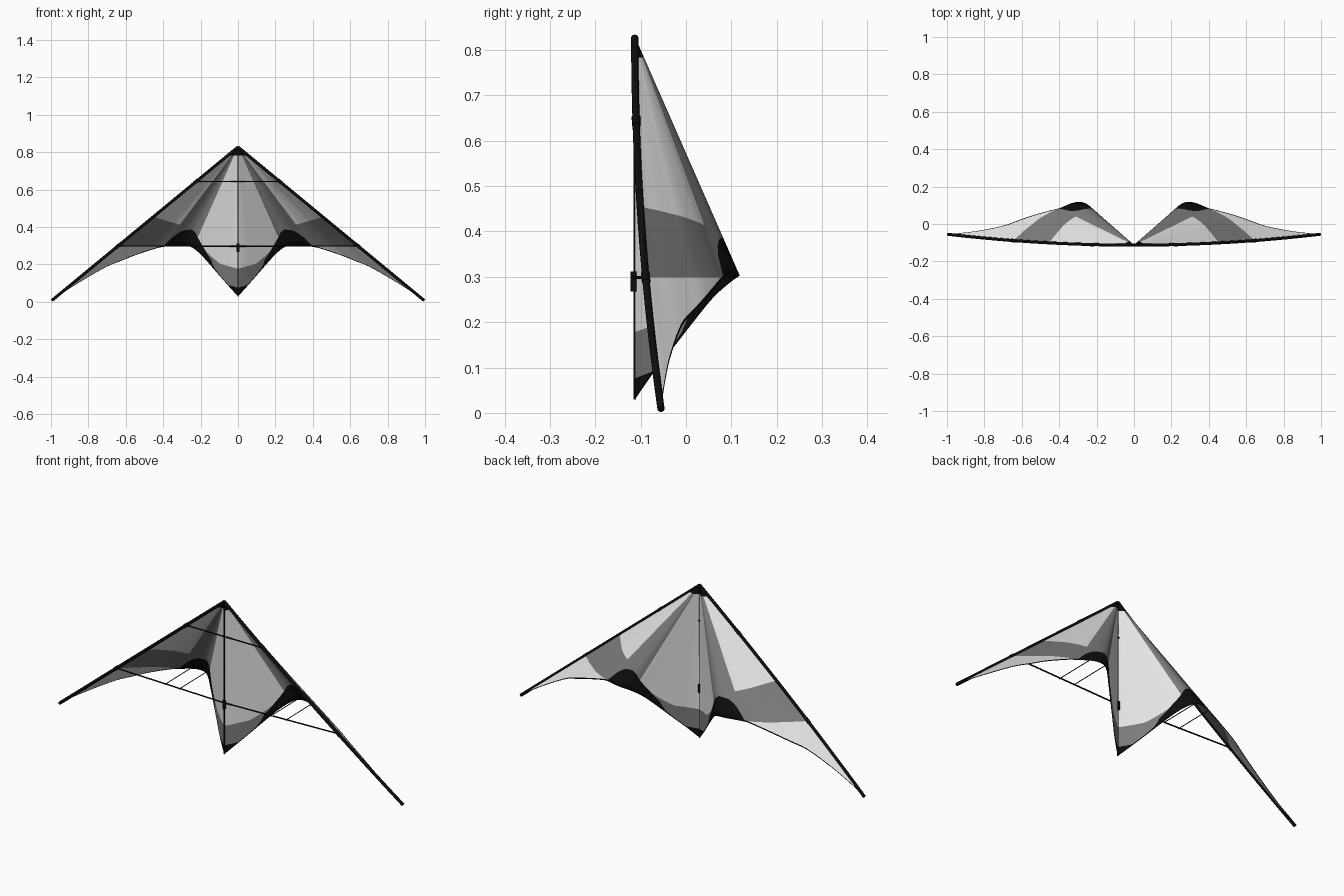
import bpy, bmesh
from mathutils import Vector

if "Cube" in bpy.data.objects:
    bpy.data.objects.remove(bpy.data.objects["Cube"])


def mat(name, r, g, b):
    m = bpy.data.materials.new(name)
    m.diffuse_color = (r, g, b, 1)
    m.use_nodes = True
    m.node_tree.nodes["Principled BSDF"].inputs["Base Color"].default_value = m.diffuse_color
    return m


LIGHT = mat("light_grey_cloth", 0.78, 0.78, 0.78)
DARK = mat("dark_grey_cloth", 0.2, 0.2, 0.2)
BLACK = mat("black", 0.004, 0.004, 0.004)

NOSE = Vector((0, -0.113, 0.828))

# Trailing edge of one half, from tail to wing tip
EDGE = [(0, -.113, .03), (.05, -.075, .085), (.1, -.03, .142), (.15, .015, .2),
        (.2, .06, .255), (.24, .097, .288), (.27, .114, .3), (.3, .117, .303),
        (.34, .108, .302), (.4, .083, .295), (.45, .071, .283), (.55, .043, .25),
        (.62, .018, .222), (.7, -.01, .19), (.82, -.035, .122), (.92, -.048, .06),
        (.995, -.055, .008)]


def smooth_path(pts, n):
    p = [Vector(q) for q in pts]
    out = []
    for i in range(len(p) - 1):
        a, b, c, d = p[max(i - 1, 0)], p[i], p[i + 1], p[min(i + 2, len(p) - 1)]
        for k in range(n):
            t = k / n
            out.append(0.5 * (2 * b + (c - a) * t + (2 * a - 5 * b + 4 * c - d) * t * t
                              + (3 * b - a - 3 * c + d) * t ** 3))
    return out + [p[-1]]


def interp(table, x):
    for (x0, y0), (x1, y1) in zip(table, table[1:]):
        if x <= x1:
            return y0 + (y1 - y0) * max(0, x - x0) / (x1 - x0)
    return table[-1][1]


# Depth below the nose of the panel seams, by ray slope
BLACK_SEAM = [(0, .752), (.067, .738), (.145, .682), (.197, .645), (.24, .6),
              (.354, .53), (.43, .49), (.5, .455), (.566, .44), (.66, .445),
              (.72, .47), (.746, .525)]
TAIL_SEAM = [(0, .65), (.15, .625), (.3, .56), (.36, .53)]
INNER, OUTER = 0.443, 0.746   # slopes that bound the dark fold


def seams(m, depth):
    """Depths along one ray where the colour may change."""
    if m > OUTER:
        black = min(depth - .006, .785)
        upper, lower = .505 / (1 + .29 * m), min(.53, black)
    else:
        black = min(interp(BLACK_SEAM, m), depth - .004)
        upper, lower = .415, min(interp(TAIL_SEAM, m), black)
    return [0, .045, upper, lower, black, depth]


def sail_point(tip, m, s):
    p = NOSE.lerp(tip, s)
    w = max(0, (m - OUTER) / (1.21 - OUTER)) ** 2
    p.y -= .058 * (s - s * s) * w   # bow of the leading edge
    return p


# Sail: fan of rays from the nose to the trailing edge
SUB = 3
bm = bmesh.new()
rays = []
for tip in smooth_path(EDGE, 4):
    depth = NOSE.z - tip.z
    m = tip.x / depth
    lv = seams(m, depth)
    ds = [a + (b - a) * k / SUB for a, b in zip(lv, lv[1:]) for k in range(SUB)] + [depth]
    rays.append((m, [bm.verts.new(sail_point(tip, m, d / depth)) for d in ds]))

for (m0, r0), (m1, r1) in zip(rays, rays[1:]):
    m = (m0 + m1) / 2
    if m < INNER:
        cols = (2, 0, 0, 1, 2)
    elif m < OUTER:
        cols = (2, 1, 1, 1, 2)
    else:
        cols = (2, 0, 1, 0, 2)
    for j in range(len(r0) - 1):
        f = bm.faces.new((r0[j], r0[j + 1], r1[j + 1], r1[j]))
        f.material_index = cols[j // SUB]
        f.smooth = True
bmesh.ops.remove_doubles(bm, verts=bm.verts, dist=1e-5)
bmesh.ops.recalc_face_normals(bm, faces=bm.faces)
me = bpy.data.meshes.new("sail")
bm.to_mesh(me)
bm.free()
for c in (LIGHT, DARK, BLACK):
    me.materials.append(c)
sail = bpy.data.objects.new("sail", me)
bpy.context.collection.objects.link(sail)
mir = sail.modifiers.new("mirror", 'MIRROR')
mir.merge_threshold = 1e-4
sol = sail.modifiers.new("cloth", 'SOLIDIFY')
sol.thickness = .002
sol.offset = 0


def rod(name, pts, radius):
    cu = bpy.data.curves.new(name, 'CURVE')
    cu.dimensions = '3D'
    cu.bevel_depth = radius
    cu.bevel_resolution = 2
    cu.use_fill_caps = True
    sp = cu.splines.new('POLY')
    sp.points.add(len(pts) - 1)
    for q, p in zip(sp.points, pts):
        q.co = (*p, 1)
    cu.materials.append(BLACK)
    ob = bpy.data.objects.new(name, cu)
    bpy.context.collection.objects.link(ob)


TIP = Vector(EDGE[-1])


def lead(s, side=1):
    p = sail_point(TIP, 1.21, s)
    return Vector((p.x * side, p.y, p.z))


# Frame: spine, leading edges, spreaders and standoffs
rod("spine", [NOSE, EDGE[0]], .003)
rod("upper_spreader", [lead(.225, -1), lead(.225)], .0035)
centre = Vector((0, -.113, .298))
for side, tag in ((1, "right"), (-1, "left")):
    rod("leading_edge_" + tag, [lead(i / 16, side) for i in range(17)], .008)
    rod("lower_spreader_" + tag, [centre, lead(.645, side)], .0035)
    for s in (.225, .645):
        a = lead(s - .012, side)
        rod("spreader_fitting_" + tag, [a, lead(s + .012, side)], .0095)
    for x, y in ((.265, .108), (.35, .102)):
        rod("standoff_" + tag, [(x * side, -.108, .298), (x * side, y, .301)], .002)

# Centre fitting on the spine
rod("centre_fitting", [(0, -.113, .268), (0, -.113, .312)], .009)
